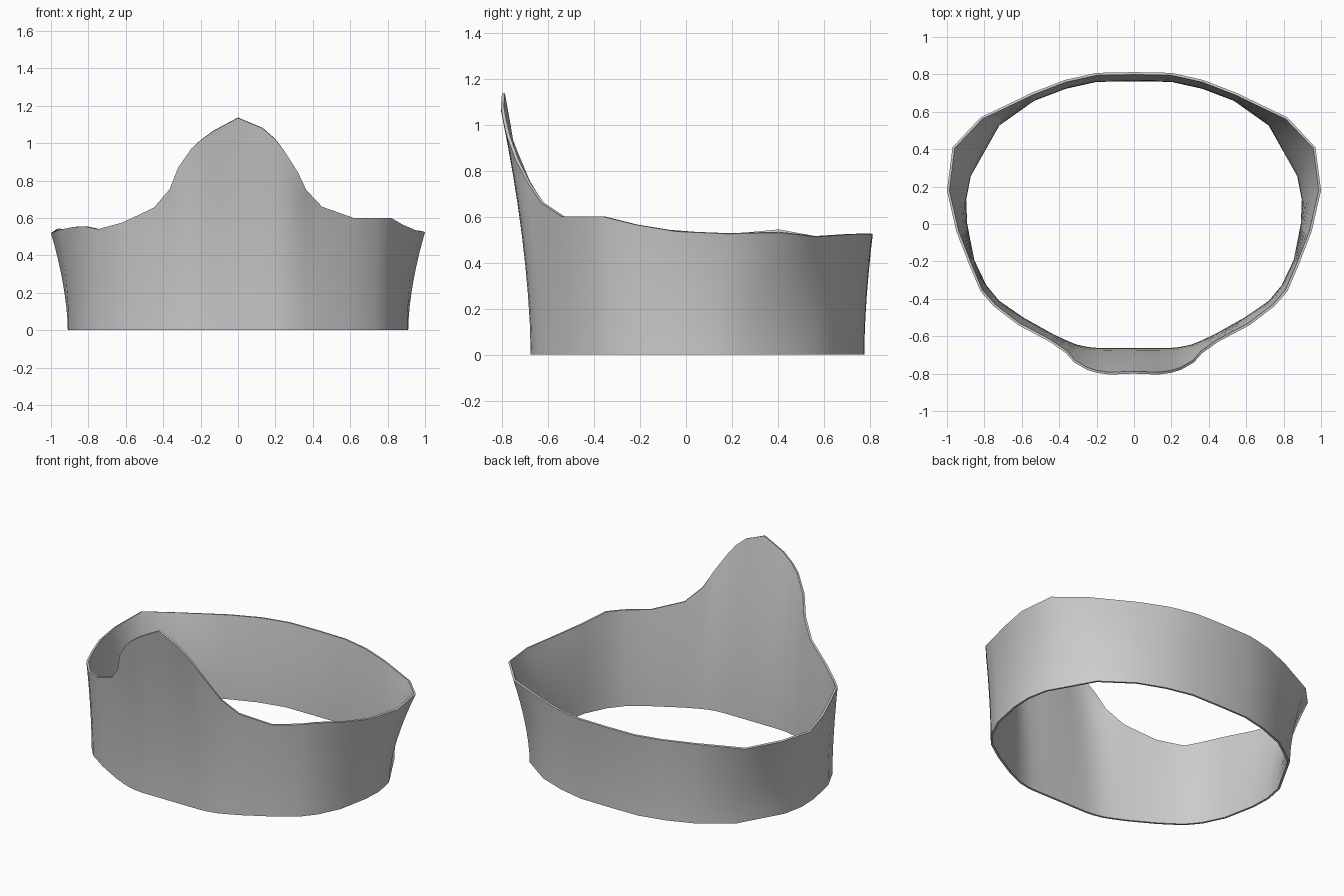
import bpy, bmesh

# Half-ring stations from front centre to back centre:
# rim x, rim y, rim height (right), rim height (left), base x, base y
STATIONS = [
    (0.00, -.800, 1.135, 1.135, 0.00, -.675),
    (0.13, -.805, 1.080, 1.065, 0.12, -.675),
    (0.20, -.795, 1.020, 1.015, 0.20, -.675),
    (0.25, -.780, 0.955, 0.970, 0.25, -.670),
    (0.32, -.740, 0.845, 0.870, 0.31, -.657),
    (0.365, -.69, 0.750, 0.755, 0.36, -.637),
    (0.45, -.630, 0.660, 0.655, 0.44, -.600),
    (0.62, -.540, 0.600, 0.575, 0.60, -.510),
    (0.75, -.440, 0.600, 0.540, 0.73, -.420),
    (0.82, -.360, 0.600, 0.555, 0.80, -.335),
    (0.88, -.220, 0.565, 0.552, 0.865, -.20),
    (0.95, -.040, 0.535, 0.538, 0.905, 0.00),
    (1.00, 0.180, 0.525, 0.520, 0.910, 0.13),
    (0.97, 0.410, 0.530, 0.540, 0.885, 0.26),
    (0.82, 0.570, 0.512, 0.512, 0.73, 0.535),
    (0.55, 0.700, 0.522, 0.522, 0.54, 0.670),
    (0.37, 0.770, 0.525, 0.525, 0.37, 0.735),
    (0.20, 0.808, 0.525, 0.525, 0.20, 0.773),
    (0.00, 0.812, 0.525, 0.525, 0.00, 0.775),
]
ROWS = 8

# Full ring: right half, then the left half mirrored back to the front
ring = [(tx, ty, zr, bx, by) for tx, ty, zr, zl, bx, by in STATIONS]
ring += [(-tx, ty, zl, -bx, by) for tx, ty, zr, zl, bx, by in STATIONS[-2:0:-1]]

# Flared band: each column curves outward from base to rim
bm = bmesh.new()
columns = []
for tx, ty, tz, bx, by in ring:
    col = []
    for r in range(ROWS + 1):
        t = r / ROWS
        f = t ** 1.7
        col.append(bm.verts.new((bx + (tx - bx) * f, by + (ty - by) * f, tz * t)))
    columns.append(col)
for a, b in zip(columns, columns[1:] + columns[:1]):
    for r in range(ROWS):
        bm.faces.new((a[r], b[r], b[r + 1], a[r + 1]))
mesh = bpy.data.meshes.new("crown_band")
bm.to_mesh(mesh)
bm.free()

band = bpy.data.objects.new("crown_band", mesh)
bpy.context.collection.objects.link(band)

grey = bpy.data.materials.new("light grey")
grey.diffuse_color = (0.6, 0.6, 0.6, 1)
mesh.materials.append(grey)

# Thin wall, grown inward
wall = band.modifiers.new("wall", 'SOLIDIFY')
wall.thickness = 0.013
wall.offset = -1

bpy.context.view_layer.objects.active = band
band.select_set(True)
bpy.ops.object.modifier_apply(modifier="wall")
bpy.ops.object.shade_smooth_by_angle(angle=0.7)
